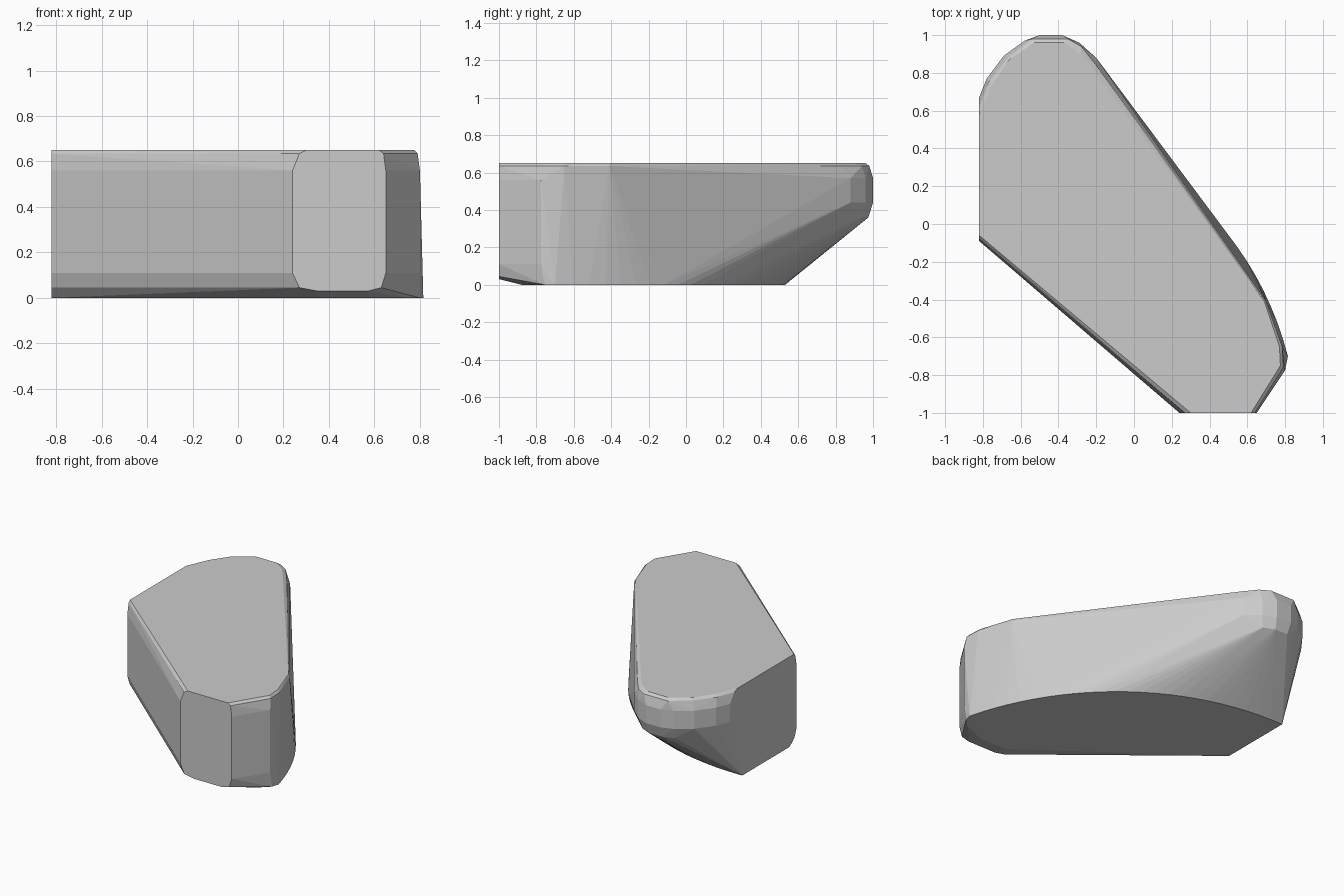
import bpy, bmesh, math
from mathutils import Vector

points = []

def ring(z, pts):
    points.extend((x, y, z) for x, y in pts)

# Flat top
ring(0.65, [(-0.82, 0.58), (-0.75, 0.74), (-0.66, 0.87), (-0.53, 0.96), (-0.37, 0.96),
            (-0.28, 0.90), (-0.21, 0.81), (0.69, -0.41), (0.77, -0.65), (0.775, -0.75),
            (0.62, -1), (0.30, -1), (-0.82, -0.06)])
# Softened rim just below the top
ring(0.635, [(-0.82, 0.62), (-0.77, 0.75), (-0.67, 0.88), (-0.54, 0.98), (-0.35, 0.98),
             (-0.28, 0.94), (-0.20, 0.84), (0.70, -0.41), (0.785, -0.65), (0.79, -0.76),
             (0.64, -1), (0.27, -1), (-0.82, -0.075)])

# Rounded back cap, full-width band
cap = [(-0.82, 0.67), (-0.78, 0.77), (-0.69, 0.89), (-0.58, 0.97), (-0.5, 1.0),
       (-0.38, 1.0), (-0.29, 0.96), (-0.20, 0.88)]
for z in (0.57, 0.44):
    ring(z, cap)
ring(0.36, [(-0.57, 0.94), (-0.49, 0.975), (-0.39, 0.975), (-0.31, 0.94)])

# Straight front-left wall and narrow front end
for z in (0.56, 0.11):
    ring(z, [(-0.82, -0.09), (0.24, -1), (0.65, -1), (0.80, -0.775)])
ring(0.045, [(-0.82, -0.065), (0.27, -1), (0.63, -1)])
ring(0.03, [(0.35, -1), (0.57, -1)])

# Bottom face: sweeping arc plus a straight edge
a, b, c, d = (Vector(p) for p in ((0.815, -0.70), (0.62, 0.05), (0.0, 0.55), (-0.82, 0.53)))
N = 24
for i in range(N + 1):
    t = i / N
    p = a*(1-t)**3 + 3*b*t*(1-t)**2 + 3*c*t*t*(1-t) + d*t**3
    points.append((p.x, p.y, 0))
ring(0, [(-0.82, -0.01), (0.36, -0.88), (0.58, -0.88), (0.74, -0.81), (0.80, -0.755)])

# Wrap everything in one convex skin
bm = bmesh.new()
for p in points:
    bm.verts.new(p)
bmesh.ops.convex_hull(bm, input=bm.verts[:], use_existing_faces=False)
bmesh.ops.delete(bm, geom=[v for v in bm.verts if not v.link_faces], context='VERTS')
bmesh.ops.dissolve_limit(bm, angle_limit=math.radians(0.5), verts=bm.verts[:], edges=bm.edges[:])
bmesh.ops.recalc_face_normals(bm, faces=bm.faces[:])
mesh = bpy.data.meshes.new("rock_block")
bm.to_mesh(mesh)
bm.free()
obj = bpy.data.objects.new("rock_block", mesh)
bpy.context.collection.objects.link(obj)
